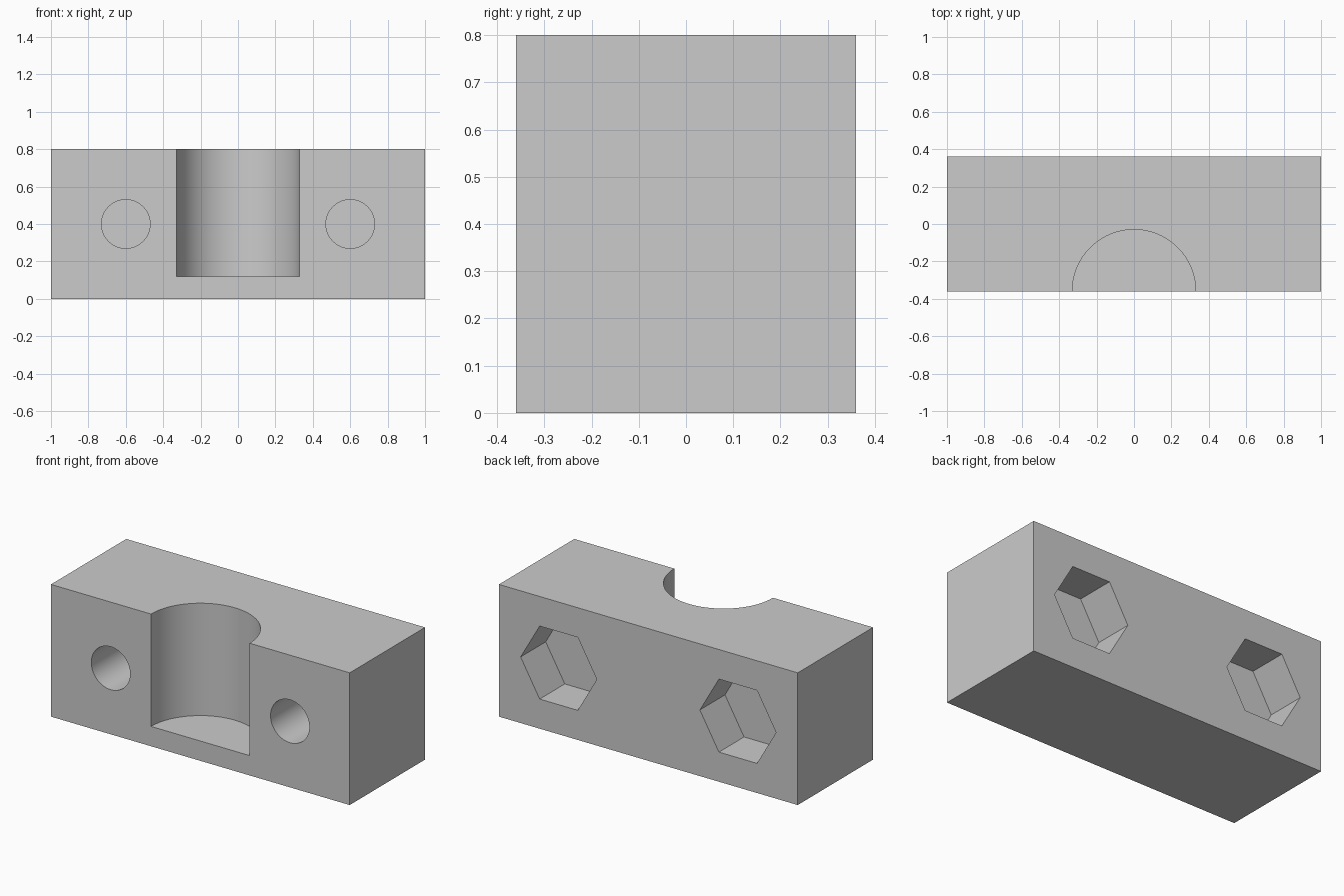
import bpy
import math

if "Cube" in bpy.data.objects:
    bpy.data.objects.remove(bpy.data.objects["Cube"])

L, D, H = 2.0, 0.72, 0.8       # block length, depth, height
HOLE_X, HOLE_Z = 0.6, 0.4      # bolt hole centres
POCKET_DEPTH, WEB = 0.24, 0.01  # nut pocket depth, thin wall left behind it

grey = bpy.data.materials.new("light grey")
grey.diffuse_color = (0.6, 0.6, 0.6, 1)
grey.use_nodes = True
grey.node_tree.nodes["Principled BSDF"].inputs["Base Color"].default_value = grey.diffuse_color


def cutter(name, sides, radius, depth, location, rotation=(0, 0, 0)):
    """Hidden prism or cylinder used for cutting."""
    bpy.ops.mesh.primitive_cylinder_add(vertices=sides, radius=radius, depth=depth,
                                        location=location, rotation=rotation)
    ob = bpy.context.object
    ob.name = name
    ob.data.materials.append(grey)
    ob.hide_render = True
    ob.hide_set(True)
    return ob


# Clamp block
bpy.ops.mesh.primitive_cube_add(size=1, location=(0, 0, H / 2))
block = bpy.context.object
block.name = "clamp_block"
block.scale = (L, D, H)
bpy.ops.object.transform_apply(location=False, rotation=False, scale=True)
block.data.materials.append(grey)

# Half-round rod channel, open at the front and top
cutters = [cutter("channel_cutter", 128, 0.33, 1.0, (0, -D / 2, 0.12 + 0.5))]

for side, s in (("left", -1), ("right", 1)):
    # Round bolt hole from the front
    y0, y1 = -D / 2 - 0.2, D / 2 - POCKET_DEPTH - WEB
    cutters.append(cutter(side + "_bolt_cutter", 96, 0.13, y1 - y0,
                          (s * HOLE_X, (y0 + y1) / 2, HOLE_Z), (math.pi / 2, 0, 0)))
    # Hexagonal nut pocket from the back, flats at top and bottom
    y0, y1 = D / 2 - POCKET_DEPTH, D / 2 + 0.2
    pocket = cutter(side + "_nut_cutter", 6, 0.255, y1 - y0,
                    (s * HOLE_X, (y0 + y1) / 2, HOLE_Z), (math.pi / 2, 0, 0))
    for v in pocket.data.vertices:  # turn the corners to point sideways
        v.co.x, v.co.y = v.co.y, -v.co.x
    cutters.append(pocket)

# Cut all openings
bpy.context.view_layer.objects.active = block
block.select_set(True)
for c in cutters:
    mod = block.modifiers.new(c.name, 'BOOLEAN')
    mod.operation = 'DIFFERENCE'
    mod.solver = 'EXACT'
    mod.object = c
    bpy.ops.object.modifier_apply(modifier=mod.name)
for c in cutters:
    bpy.data.objects.remove(c, do_unlink=True)

# Smooth the round walls, keep edges sharp
bpy.ops.object.select_all(action='DESELECT')
block.select_set(True)
bpy.context.view_layer.objects.active = block
bpy.ops.object.shade_smooth_by_angle(angle=math.radians(30))
